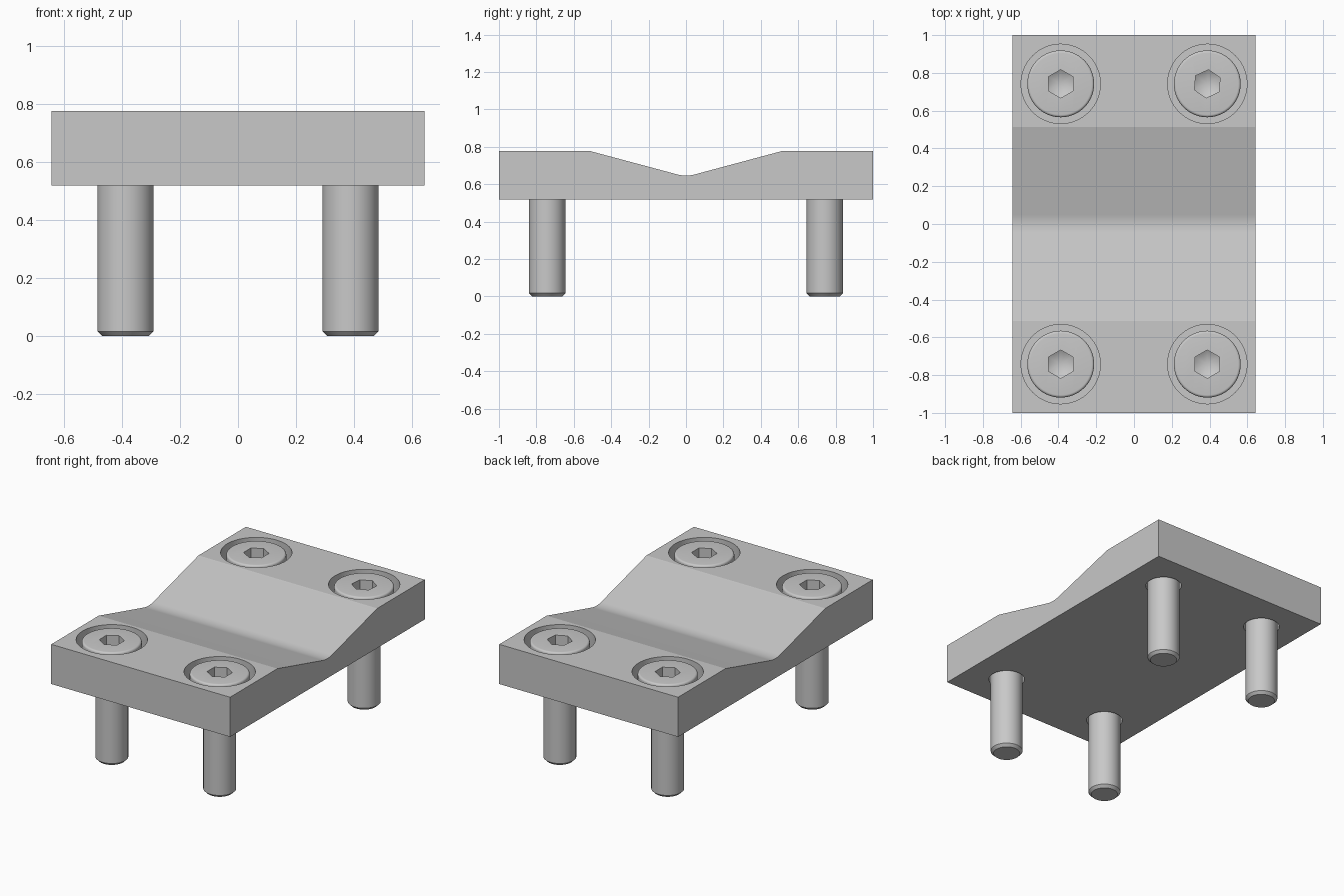
import bpy, bmesh
from math import pi, sin, cos, tan, radians

old = bpy.data.objects.get("Cube")
if old:
    bpy.data.objects.remove(old, do_unlink=True)

# One plain grey for every part
grey = bpy.data.materials.new("plain_grey")
grey.use_nodes = True
colour = (0.58, 0.58, 0.58, 1)
grey.diffuse_color = colour
grey.node_tree.nodes["Principled BSDF"].inputs["Base Color"].default_value = colour

TOP, BOTTOM, HALF_X = 0.777, 0.519, 0.643
BOLT_X, BOLT_Y = 0.388, 0.742
SHAFT, HEAD, HEAD_TOP, HEAD_BASE = 0.097, 0.177, 0.774, 0.645


def finish(name, bm):
    bmesh.ops.recalc_face_normals(bm, faces=bm.faces)
    mesh = bpy.data.meshes.new(name)
    bm.to_mesh(mesh)
    bm.free()
    mesh.materials.append(grey)
    obj = bpy.data.objects.new(name, mesh)
    bpy.context.collection.objects.link(obj)
    return obj


def lathe(name, profile, sides=64, turn=0.0):
    """Revolve (radius, z) points about z; radius 0 makes a tip."""
    bm = bmesh.new()
    rings = []
    for r, z in profile:
        n = sides if r else 1
        rings.append([bm.verts.new((r * cos(turn + 2 * pi * i / sides),
                                    r * sin(turn + 2 * pi * i / sides), z))
                      for i in range(n)])
    for a, b in zip(rings, rings[1:]):
        for i in range(sides):
            j = (i + 1) % sides
            quad = [a[i % len(a)], a[j % len(a)], b[j % len(b)], b[i % len(b)]]
            bm.faces.new(list(dict.fromkeys(quad)))
    for ring in (rings[0], rings[-1]):
        if len(ring) > 1:
            bm.faces.new(ring)
    return finish(name, bm)


def combine(obj, cutter, operation):
    mod = obj.modifiers.new("cut", "BOOLEAN")
    mod.operation, mod.solver, mod.object = operation, "EXACT", cutter
    bpy.context.view_layer.objects.active = obj
    bpy.ops.object.modifier_apply(modifier=mod.name)
    bpy.data.objects.remove(cutter, do_unlink=True)


def smooth(obj, angle):
    bpy.ops.object.select_all(action="DESELECT")
    obj.select_set(True)
    bpy.context.view_layer.objects.active = obj
    bpy.ops.object.shade_smooth_by_angle(angle=radians(angle))


# Plate: side profile with a shallow V whose bottom is rounded
slope, fillet, shoulder = radians(15), 0.19, 0.513
low = TOP - shoulder * tan(slope) + fillet / cos(slope)
outline = [(-1, BOTTOM), (-1, TOP), (-shoulder, TOP)]
for i in range(13):
    a = slope * (i / 6 - 1)
    outline.append((fillet * sin(a), low - fillet * cos(a)))
outline += [(shoulder, TOP), (1, TOP), (1, BOTTOM)]

bm = bmesh.new()
side = bm.faces.new([bm.verts.new((-HALF_X, y, z)) for y, z in outline])
grown = bmesh.ops.extrude_face_region(bm, geom=[side])
bmesh.ops.translate(bm, vec=(2 * HALF_X, 0, 0),
                    verts=[v for v in grown["geom"] if isinstance(v, bmesh.types.BMVert)])
plate = finish("plate", bm)

for sx, side_name in ((-1, "right"), (1, "left")):
    for sy, end_name in ((-1, "front"), (1, "back")):
        place = (sx * BOLT_X, sy * BOLT_Y, 0)

        # Counterbored hole through the plate
        hole = lathe("hole_cutter", [(0.108, BOTTOM - 0.1), (0.108, HEAD_BASE),
                                     (0.21, HEAD_BASE), (0.21, TOP + 0.1)])
        hole.location = place
        bpy.context.view_layer.update()
        combine(plate, hole, "DIFFERENCE")

        # Bolt: chamfered shaft and low head with a rounded rim
        rim = 0.014
        profile = [(0.08, 0), (SHAFT, 0.017), (SHAFT, HEAD_BASE), (HEAD, HEAD_BASE)]
        for i in range(6):
            a = pi / 2 * i / 5
            profile.append((HEAD - rim + rim * cos(a), HEAD_TOP - rim + rim * sin(a)))
        bolt = lathe(f"{end_name}_{side_name}_bolt", profile)

        # Hexagonal socket with a conical floor
        turn = radians(25 if sx > 0 and sy > 0 else 30)
        socket = lathe("socket_cutter", [(0.075, 0.5), (0.075, 0.9)], 6, turn)
        cone = lathe("cone_cutter", [(0, 0.645), (0.09, 0.697), (0.09, 0.85)], 48)
        combine(socket, cone, "INTERSECT")
        combine(bolt, socket, "DIFFERENCE")
        bolt.location = place
        smooth(bolt, 28)

smooth(plate, 10)
